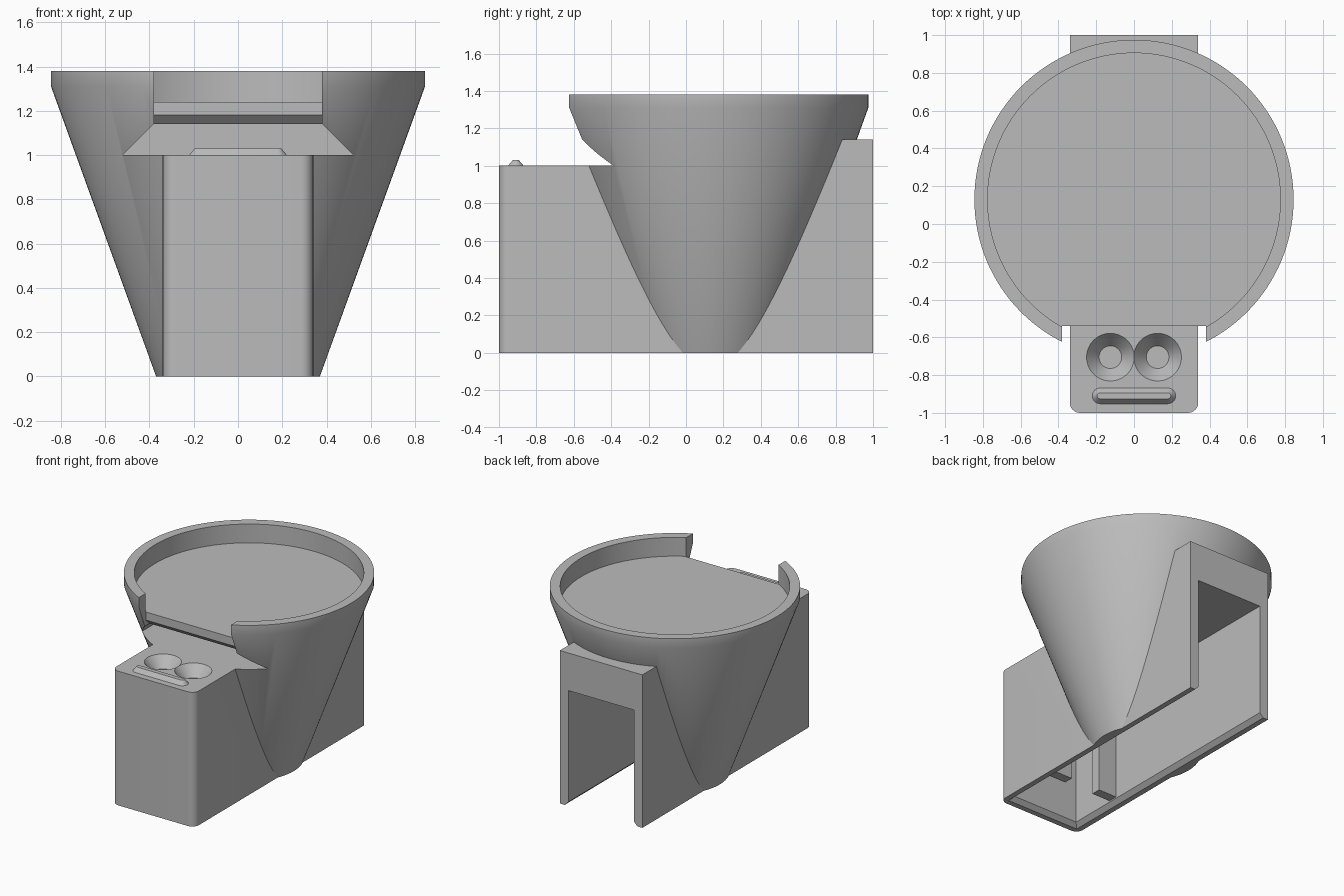
import bpy
import bmesh
from math import cos, sin, pi, radians

if "Cube" in bpy.data.objects:
    bpy.data.objects.remove(bpy.data.objects["Cube"])

gray = bpy.data.materials.new("plain gray")
gray.use_nodes = True
gray.diffuse_color = (0.5, 0.5, 0.5, 1)
gray.node_tree.nodes["Principled BSDF"].inputs["Base Color"].default_value = (0.5, 0.5, 0.5, 1)


def loft(name, rings):
    """Closed solid through a stack of equal-length rings."""
    bm = bmesh.new()
    loops = [[bm.verts.new(p) for p in ring] for ring in rings]
    n = len(loops[0])
    for a, b in zip(loops, loops[1:]):
        for i in range(n):
            j = (i + 1) % n
            bm.faces.new((a[i], a[j], b[j], b[i]))
    bm.faces.new(loops[0][::-1])
    bm.faces.new(loops[-1])
    bmesh.ops.recalc_face_normals(bm, faces=bm.faces)
    mesh = bpy.data.meshes.new(name)
    bm.to_mesh(mesh)
    bm.free()
    mesh.materials.append(gray)
    ob = bpy.data.objects.new(name, mesh)
    bpy.context.scene.collection.objects.link(ob)
    return ob


def rect(x0, x1, y0, y1, z):
    return [(x0, y0, z), (x1, y0, z), (x1, y1, z), (x0, y1, z)]


def box(name, x0, x1, y0, y1, z0, z1):
    return loft(name, [rect(x0, x1, y0, y1, z0), rect(x0, x1, y0, y1, z1)])


def circle(x, y, z, r, n):
    return [(x + r * cos(2 * pi * i / n), y + r * sin(2 * pi * i / n), z) for i in range(n)]


def lathe(name, x, y, profile, n=128):
    return loft(name, [circle(x, y, z, r, n) for r, z in profile])


def capsule(y, z, half, r, n=12):
    """Stadium ring lying along x."""
    ends = []
    for side, start in ((1, -pi / 2), (-1, pi / 2)):
        for i in range(n + 1):
            a = start + pi * i / n
            ends.append((side * (half - r) + r * cos(a), y + r * sin(a), z))
    return ends


def combine(target, tool, operation):
    mod = target.modifiers.new("combine", 'BOOLEAN')
    mod.operation = operation
    mod.solver = 'EXACT'
    mod.object = tool
    bpy.context.view_layer.update()
    result = bpy.data.meshes.new_from_object(
        target.evaluated_get(bpy.context.evaluated_depsgraph_get()))
    target.modifiers.clear()
    target.data = result
    bpy.data.objects.remove(tool)


def cut(target, tool):
    combine(target, tool, 'DIFFERENCE')


def join(target, tool):
    combine(target, tool, 'UNION')


# Conical holder with a shallow round tray in its top
CY = 0.13
body = lathe("dock_body", 0, CY, [(0.37, 0), (0.845, 1.31), (0.845, 1.38)])
cut(body, lathe("tray_cutter", 0, CY, [(0.775, 1.24), (0.775, 1.5)]))

# Dovetail slot below the tray, and the notch through the rim with a chamfered lip
slot = [(-0.52, 1.0), (0.52, 1.0), (0.38, 1.14), (-0.38, 1.14)]
cut(body, loft("slot_cutter", [[(x, y, z) for x, z in slot] for y in (-1.2, -0.2)]))
notch = [(-1.2, 1.1), (-0.5, 1.1), (-0.5, 1.14), (-0.54, 1.18), (-0.54, 1.5), (-1.2, 1.5)]
cut(body, loft("notch_cutter", [[(x, y, z) for y, z in notch] for x in (-0.38, 0.38)]))

# Long base with rounded front corners
W, R = 0.34, 0.055
outline = [(W, 0.5), (-W, 0.5)]
for side, start in ((-1, pi), (1, 1.5 * pi)):
    for i in range(9):
        a = start + pi / 2 * i / 8
        outline.append((side * (W - R) + R * cos(a), -1 + R + R * sin(a)))
join(body, loft("front_block", [[(x, y, z) for x, y in outline] for z in (0, 1)]))
join(body, box("rear_block", -W, W, 0.3, 1, 0, 1.14))

# Hollow underside, open at the back, with a chamfered lower edge
cut(body, box("cavity_cutter", -0.27, 0.27, -0.93, 1.2, -0.1, 0.86))
cut(body, loft("edge_cutter", [rect(-0.31, 0.31, -0.97, 1.2, -0.01),
                               rect(-0.27, 0.27, -0.93, 1.2, 0.03)]))

# Inner partition posts
for side in (-1, 1):
    a, b = sorted((side * 0.12, side * 0.3))
    join(body, box("post", a, b, -0.58, -0.51, 0.04, 0.9))

# Two tapered cups in the front ledge
for x in (-0.125, 0.125):
    cut(body, lathe("cup_cutter", x, -0.705, [(0.06, 0.92), (0.126, 1.0), (0.126, 1.1)], 64))

body.data.materials.clear()
body.data.materials.append(gray)
for f in body.data.polygons:
    f.material_index = 0

# Raised bar near the front edge
ridge = loft("front_ridge", [capsule(-0.91, 0.995, 0.225, 0.046),
                             capsule(-0.91, 1.03, 0.195, 0.016)])

for ob in (body, ridge):
    bpy.ops.object.select_all(action='DESELECT')
    ob.select_set(True)
    bpy.context.view_layer.objects.active = ob
    bpy.ops.object.shade_smooth_by_angle(angle=radians(30))
